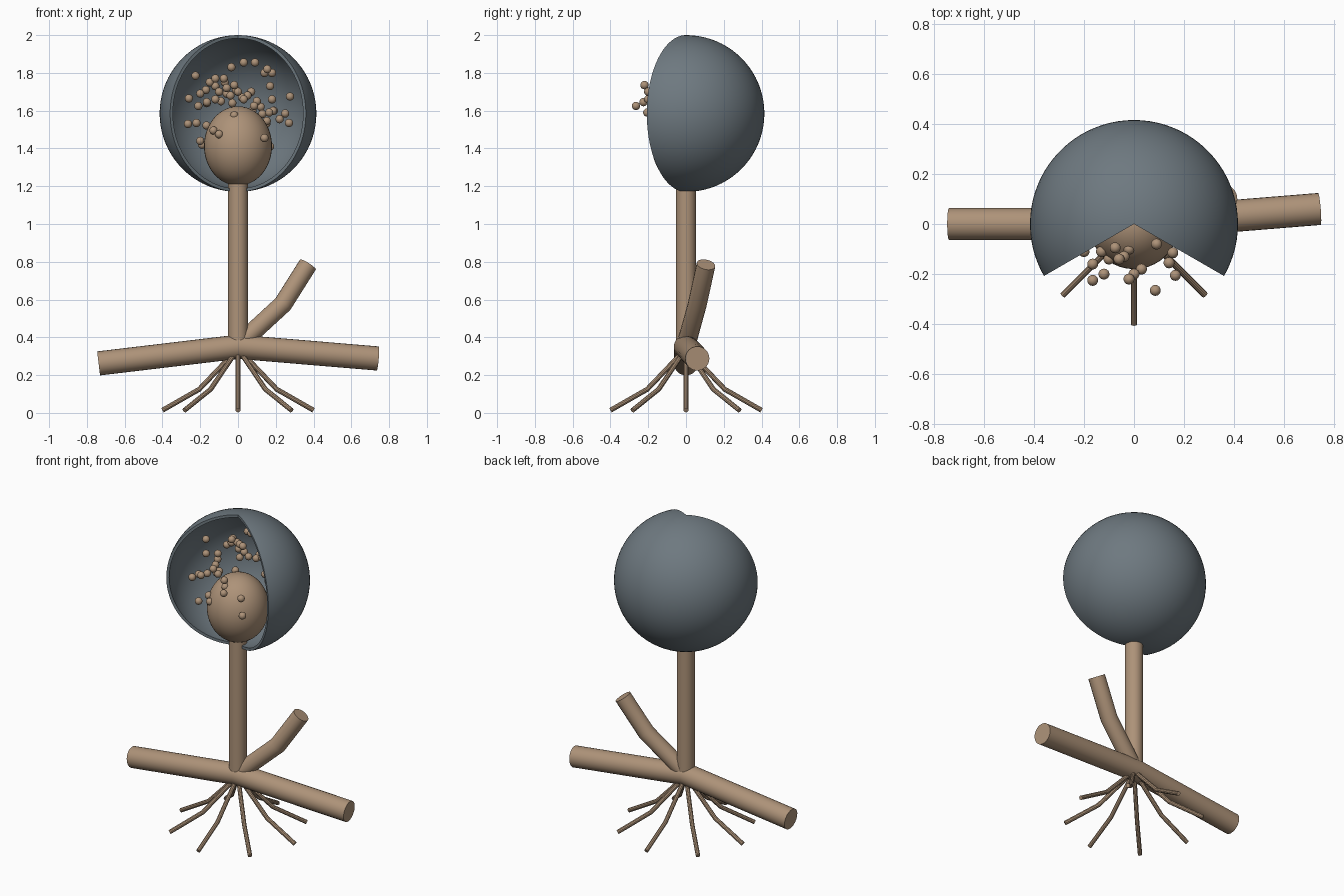
import bpy, bmesh, math, random
from mathutils import Vector, Matrix

if "Cube" in bpy.data.objects:
    bpy.data.objects.remove(bpy.data.objects["Cube"])

random.seed(4)
CZ, R_OUT, R_IN = 1.585, 0.415, 0.398   # capsule centre height and radii


def material(name, rgb):
    m = bpy.data.materials.new(name)
    m.diffuse_color = (*rgb, 1)
    m.use_nodes = True
    m.node_tree.nodes["Principled BSDF"].inputs["Base Color"].default_value = m.diffuse_color
    return m


GREY = material("slate grey", (0.156, 0.191, 0.216))
TAN = material("tan", (0.42, 0.29, 0.19))


def finish(name, bm, mat, angle=35):
    bmesh.ops.recalc_face_normals(bm, faces=bm.faces[:])
    me = bpy.data.meshes.new(name)
    bm.to_mesh(me)
    bm.free()
    me.materials.append(mat)
    ob = bpy.data.objects.new(name, me)
    bpy.context.collection.objects.link(ob)
    bpy.ops.object.select_all(action='DESELECT')
    ob.select_set(True)
    bpy.context.view_layer.objects.active = ob
    bpy.ops.object.shade_smooth_by_angle(angle=math.radians(angle))
    return ob


def tube(bm, points, r, sides=16):
    """Round tube along a path, with mitred bends and flat ends."""
    pts = [Vector(p) for p in points]
    dirs = [(b - a).normalized() for a, b in zip(pts, pts[1:])]
    d0 = dirs[0]
    u = d0.orthogonal().normalized()
    v = d0.cross(u)
    ring = [pts[0] + r * (math.cos(t) * u + math.sin(t) * v)
            for t in (2 * math.pi * i / sides for i in range(sides))]
    rings = [[bm.verts.new(p) for p in ring]]
    for i in range(1, len(pts)):
        n = (dirs[i - 1] + dirs[min(i, len(dirs) - 1)]).normalized()
        d = dirs[i - 1]
        # slide each ring point along the segment onto the mitre plane
        ring = [p + d * ((pts[i] - p).dot(n) / d.dot(n)) for p in ring]
        rings.append([bm.verts.new(p) for p in ring])
    for a, b in zip(rings, rings[1:]):
        for i in range(sides):
            j = (i + 1) % sides
            bm.faces.new((a[i], a[j], b[j], b[i]))
    bm.faces.new(rings[0][::-1])
    bm.faces.new(rings[-1])


# Hollow capsule with a 120 degree wedge removed at the front
bm = bmesh.new()
N, M = 40, 56


def capsule_point(r, i, k):
    t = math.pi * i / N
    a = math.radians(-30 + 240 * k / M)
    return (r * math.sin(t) * math.cos(a), r * math.sin(t) * math.sin(a), CZ + r * math.cos(t))


skins = [[[bm.verts.new(capsule_point(r, i, k)) for i in range(N + 1)]
          for k in range(M + 1)] for r in (R_OUT, R_IN)]
for skin in skins:
    for k in range(M):
        for i in range(N):
            bm.faces.new((skin[k][i], skin[k + 1][i], skin[k + 1][i + 1], skin[k][i + 1]))
for k in (0, M):                         # cut rims
    o, n = skins[0][k], skins[1][k]
    for i in range(N):
        bm.faces.new((o[i], o[i + 1], n[i + 1], n[i]))
bmesh.ops.remove_doubles(bm, verts=bm.verts[:], dist=1e-5)
finish("capsule_wall", bm, GREY)

# Egg-shaped core inside the capsule
bm = bmesh.new()
bmesh.ops.create_uvsphere(bm, u_segments=40, v_segments=24, radius=1,
                          matrix=Matrix.Translation((0, 0, 1.413)) @ Matrix.Diagonal((0.18, 0.18, 0.21, 1)))
finish("inner_core", bm, TAN)

# Upright stalk
bm = bmesh.new()
tube(bm, [(0, 0, 0.36), (0, 0, 1.23)], 0.053)
finish("stalk", bm, TAN)

# Horizontal runner and rising side branch
bm = bmesh.new()
tube(bm, [(-0.738, 0, 0.262), (0, 0, 0.35), (0.74, 0.06, 0.288)], 0.064, 24)
finish("runner", bm, TAN)
bm = bmesh.new()
tube(bm, [(0, 0, 0.357), (0.238, 0.06, 0.576), (0.37, 0.106, 0.785)], 0.05)
finish("side_branch", bm, TAN)

# Eight bent roots
bm = bmesh.new()
for k in range(8):
    c, s = math.cos(k * math.pi / 4), math.sin(k * math.pi / 4)
    tube(bm, [(x * c, x * s, z) for x, z in ((0, 0.34), (0.205, 0.125), (0.4, 0.014))], 0.013, 10)
finish("roots", bm, TAN)

# Spores: loose ones in the opening, then ones hugging the back wall
front = [(-.2, -.11, 1.44), (-.165, -.16, 1.64), (-.165, -.225, 1.645), (-.12, -.2, 1.66),
         (-.13, -.11, 1.495), (-.1, -.14, 1.475), (-.075, -.095, 1.77), (-.06, -.14, 1.72),
         (-.04, -.13, 1.68), (-.02, -.22, 1.735), (0, -.2, 1.7), (.03, -.18, 1.66),
         (.085, -.265, 1.625), (.09, -.08, 1.855), (.14, -.155, 1.455), (.155, -.115, 1.82),
         (.165, -.205, 1.59), (-.02, -.1, 1.575)]
back = [(-.225, 1.785), (-.26, 1.665), (-.265, 1.53), (-.22, 1.535), (-.21, 1.625), (-.19, 1.42),
        (-.2, 1.69), (-.17, 1.71), (-.15, 1.75), (-.12, 1.77), (-.12, 1.73), (-.1, 1.7),
        (-.09, 1.65), (-.07, 1.75), (-.06, 1.69), (-.035, 1.83), (-.03, 1.64), (-.01, 1.71),
        (.03, 1.855), (.02, 1.67), (.05, 1.68), (.07, 1.7), (.1, 1.65), (.12, 1.62),
        (.14, 1.8), (.18, 1.8), (.17, 1.73), (.18, 1.66), (.275, 1.675), (.27, 1.535),
        (.25, 1.585), (.22, 1.555), (.19, 1.6), (.15, 1.53), (.17, 1.41)]
spores = list(front)
for x, z in back:
    room = max(0.0, 0.29 ** 2 - x * x - (z - CZ) ** 2)
    spores.append((x, math.sqrt(room) * random.uniform(0.45, 1), z))
for _ in range(14):                      # hidden behind the core
    a = math.radians(random.uniform(40, 140))
    r = random.uniform(0.21, 0.28)
    spores.append((r * math.cos(a), r * math.sin(a), random.uniform(1.42, 1.62)))
bm = bmesh.new()
for p in spores:
    bmesh.ops.create_uvsphere(bm, u_segments=14, v_segments=10, radius=0.022,
                              matrix=Matrix.Translation(p))
finish("spores", bm, TAN, 60)
